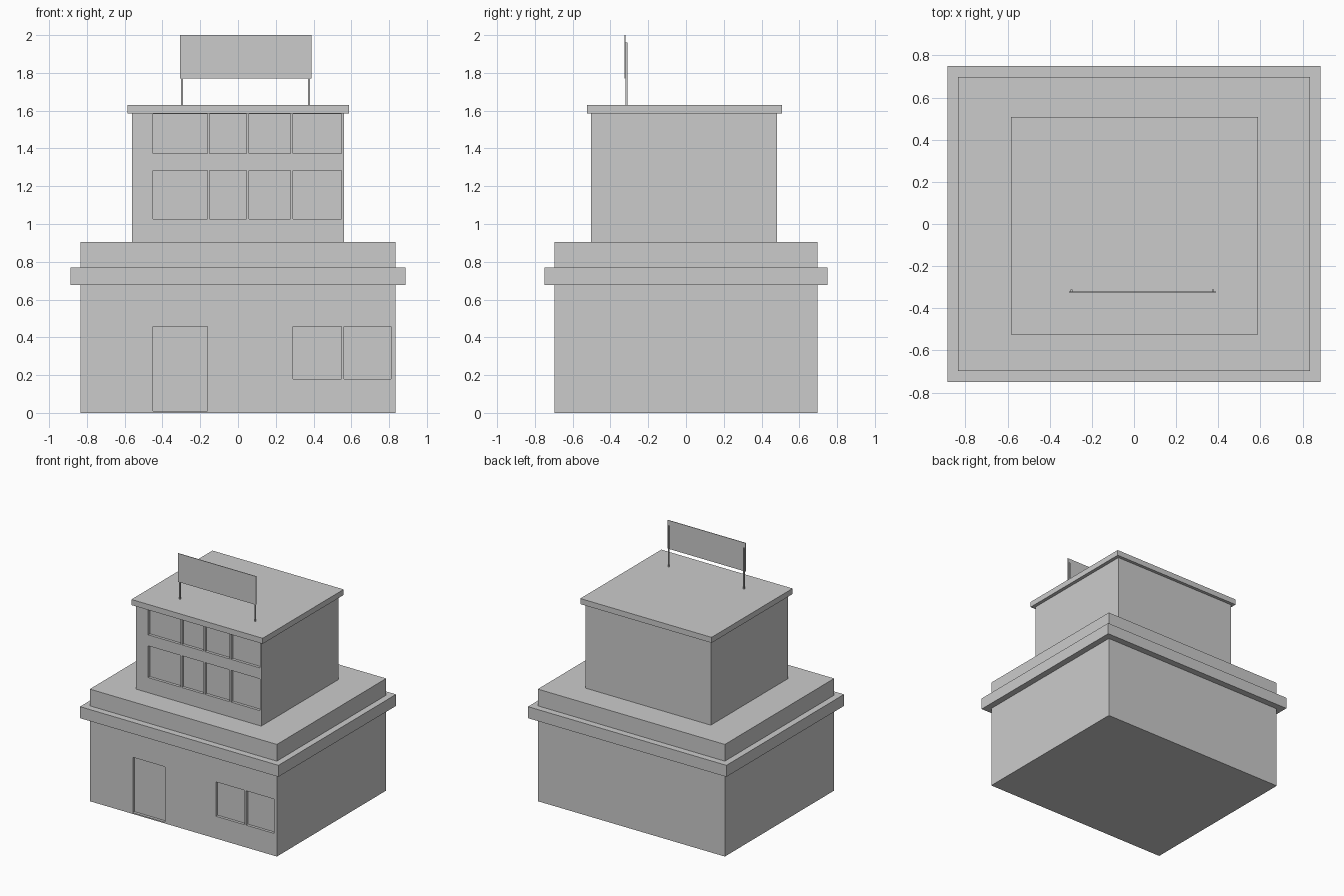
import bpy, bmesh
from mathutils import Matrix, Vector

if "Cube" in bpy.data.objects:
    bpy.data.objects.remove(bpy.data.objects["Cube"])


def boxes(name, spans):
    """One object made of axis-aligned boxes: (x0, x1, y0, y1, z0, z1)."""
    bm = bmesh.new()
    for x0, x1, y0, y1, z0, z1 in spans:
        centre = Vector(((x0 + x1) / 2, (y0 + y1) / 2, (z0 + z1) / 2))
        size = Matrix.Diagonal((x1 - x0, y1 - y0, z1 - z0, 1))
        bmesh.ops.create_cube(bm, size=1, matrix=Matrix.Translation(centre) @ size)
    mesh = bpy.data.meshes.new(name)
    bm.to_mesh(mesh)
    bm.free()
    obj = bpy.data.objects.new(name, mesh)
    bpy.context.collection.objects.link(obj)
    return obj


def recess(wall, front_y, openings, depth=0.022):
    """Sink (x0, x1, z0, z1) openings into the front of a wall block."""
    cutter = boxes("opening_cutter", [(x0, x1, front_y - 0.1, front_y + depth, z0, z1)
                                      for x0, x1, z0, z1 in openings])
    cutter.hide_render = True
    mod = wall.modifiers.new("openings", 'BOOLEAN')
    mod.operation = 'DIFFERENCE'
    mod.solver = 'EXACT'
    mod.object = cutter
    bpy.context.view_layer.objects.active = wall
    bpy.ops.object.modifier_apply(modifier=mod.name)
    bpy.data.objects.remove(cutter)


# Ground floor with door and two shop windows
ground = boxes("ground_floor", [(-0.835, 0.835, -0.697, 0.697, 0, 0.905)])
recess(ground, -0.697, [(-0.45, -0.162, 0.01, 0.457),
                        (0.29, 0.547, 0.18, 0.457),
                        (0.56, 0.811, 0.18, 0.457)])

# Projecting band around the ground floor
boxes("awning_band", [(-0.886, 0.886, -0.75, 0.75, 0.677, 0.77)])

# Upper floors with two rows of four windows
upper = boxes("upper_floors", [(-0.56, 0.56, -0.503, 0.483, 0.905, 1.585)])
columns = [(-0.45, -0.162), (-0.15, 0.044), (0.057, 0.278), (0.29, 0.547)]
rows = [(1.027, 1.283), (1.372, 1.582)]
recess(upper, -0.503, [c + r for c in columns for r in rows])

# Roof slab
boxes("roof_slab", [(-0.584, 0.588, -0.525, 0.508, 1.585, 1.63)])

# Blank rooftop sign and its posts
boxes("roof_sign", [(-0.308, 0.388, -0.326, -0.321, 1.77, 2.0)])
boxes("sign_posts", [(x - 0.005, x + 0.005, -0.321, -0.311, 1.63, 1.96)
                     for x in (-0.297, 0.375)])
